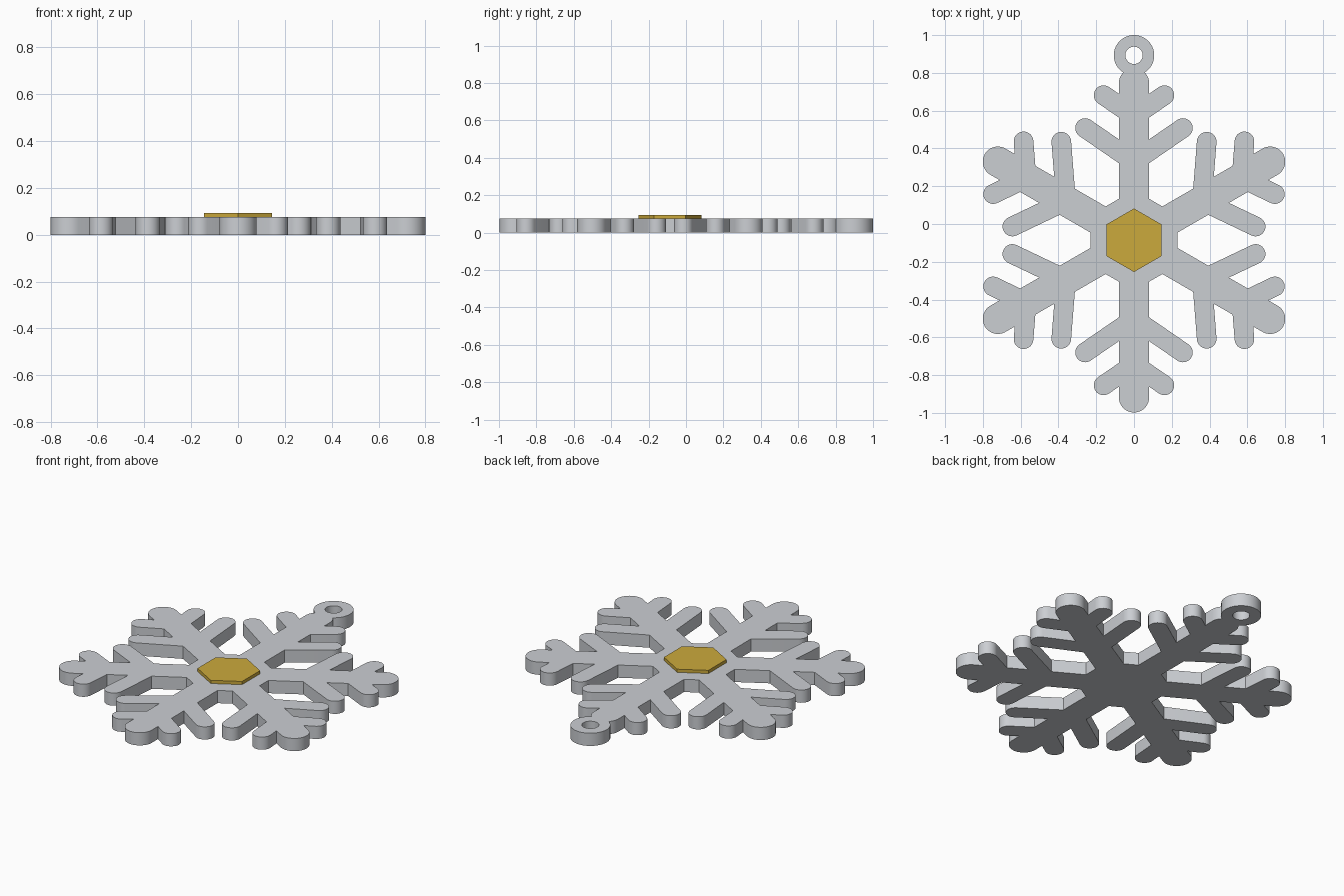
import bpy, bmesh, math
from mathutils import Vector, Matrix

if "Cube" in bpy.data.objects:
    bpy.data.objects.remove(bpy.data.objects["Cube"])

CENTRE = Vector((0, -0.086, 0))
THICK = 0.075
ARM_W, ARM_L = 0.08, 0.832            # arm half width, centre of rounded tip
TWIG_R, SLOPE = 0.052, math.radians(34.5)
TWIGS = [(0.259, 0.594), (0.161, 0.768)]   # centres of twig tips
RING_Y, RING_R, HOLE_R = 0.979, 0.107, 0.046


def material(name, colour):
    m = bpy.data.materials.new(name)
    m.diffuse_color = (*colour, 1)
    m.use_nodes = True
    m.node_tree.nodes["Principled BSDF"].inputs["Base Color"].default_value = m.diffuse_color
    return m


def arc(cx, cy, r, a0, a1, n):
    return [(cx + r * math.cos(a0 + (a1 - a0) * i / n),
             cy + r * math.sin(a0 + (a1 - a0) * i / n)) for i in range(n + 1)]


def half_arm(ring):
    """Right half outline of an upright arm, from hub to the middle of its tip."""
    pts = [(ARM_W, (0.23 - ARM_W / 2) / math.cos(math.pi / 6))]
    for tx, ty in TWIGS:
        mid = ty - (tx - ARM_W) * math.tan(SLOPE)
        off = TWIG_R / math.cos(SLOPE)
        pts.append((ARM_W, mid - off))
        pts += arc(tx, ty, TWIG_R, SLOPE - math.pi / 2, SLOPE + math.pi / 2, 16)
        pts.append((ARM_W, mid + off))
    if not ring:
        return pts + arc(0, ARM_L, ARM_W, 0, math.pi / 2, 12)
    # tip runs into the hanging ring
    d = RING_Y - ARM_L
    a = (d * d + ARM_W ** 2 - RING_R ** 2) / (2 * d)
    h = math.sqrt(ARM_W ** 2 - a * a)
    pts += arc(0, ARM_L, ARM_W, 0, math.atan2(a, h), 8)
    return pts + arc(0, RING_Y, RING_R, math.atan2(a - d, h), math.pi / 2, 24)[1:]


def prism(name, loops, z0, z1, mat):
    """Fill closed loops (later loops are holes) and extrude upward."""
    bm = bmesh.new()
    edges = []
    for loop in loops:
        vs = [bm.verts.new((x, y, z0)) for x, y in loop]
        edges += [bm.edges.new((vs[i - 1], vs[i])) for i in range(len(vs))]
    bmesh.ops.triangle_fill(bm, use_beauty=True, edges=edges)
    bmesh.ops.dissolve_limit(bm, angle_limit=0.01, verts=[], edges=bm.edges[:])
    up = bmesh.ops.extrude_face_region(bm, geom=bm.faces[:], use_keep_orig=True)
    bmesh.ops.translate(bm, vec=(0, 0, z1 - z0),
                        verts=[g for g in up["geom"] if isinstance(g, bmesh.types.BMVert)])
    bmesh.ops.recalc_face_normals(bm, faces=bm.faces[:])
    me = bpy.data.meshes.new(name)
    bm.to_mesh(me)
    bm.free()
    me.materials.append(mat)
    ob = bpy.data.objects.new(name, me)
    ob.location = CENTRE
    bpy.context.collection.objects.link(ob)
    bpy.ops.object.select_all(action='DESELECT')
    ob.select_set(True)
    bpy.context.view_layer.objects.active = ob
    bpy.ops.object.shade_smooth_by_angle(angle=math.radians(25))
    return ob


silver = material("silver", (0.60, 0.62, 0.65))
gold = material("gold", (0.60, 0.40, 0.045))

# Snowflake: six mirrored arms joined into one outline, the first carrying the ring
outline = []
for k in range(6):
    right = half_arm(k == 0)
    arm = right + [(-x, y) for x, y in reversed(right[:-1])]
    rot = Matrix.Rotation(math.radians(60 * k), 3, 'Z')
    outline += [(rot @ Vector((x, y, 0))).to_2d() for x, y in arm]
hole = arc(0, RING_Y, HOLE_R, 0, 2 * math.pi, 32)[:-1]
prism("snowflake_body", [outline, hole], 0, THICK, silver)

# Raised hexagonal centre
hexagon = arc(0, 0, 0.168, math.pi / 2, 2.5 * math.pi, 6)[:-1]
prism("centre_hexagon", [hexagon], THICK, 0.094, gold)
